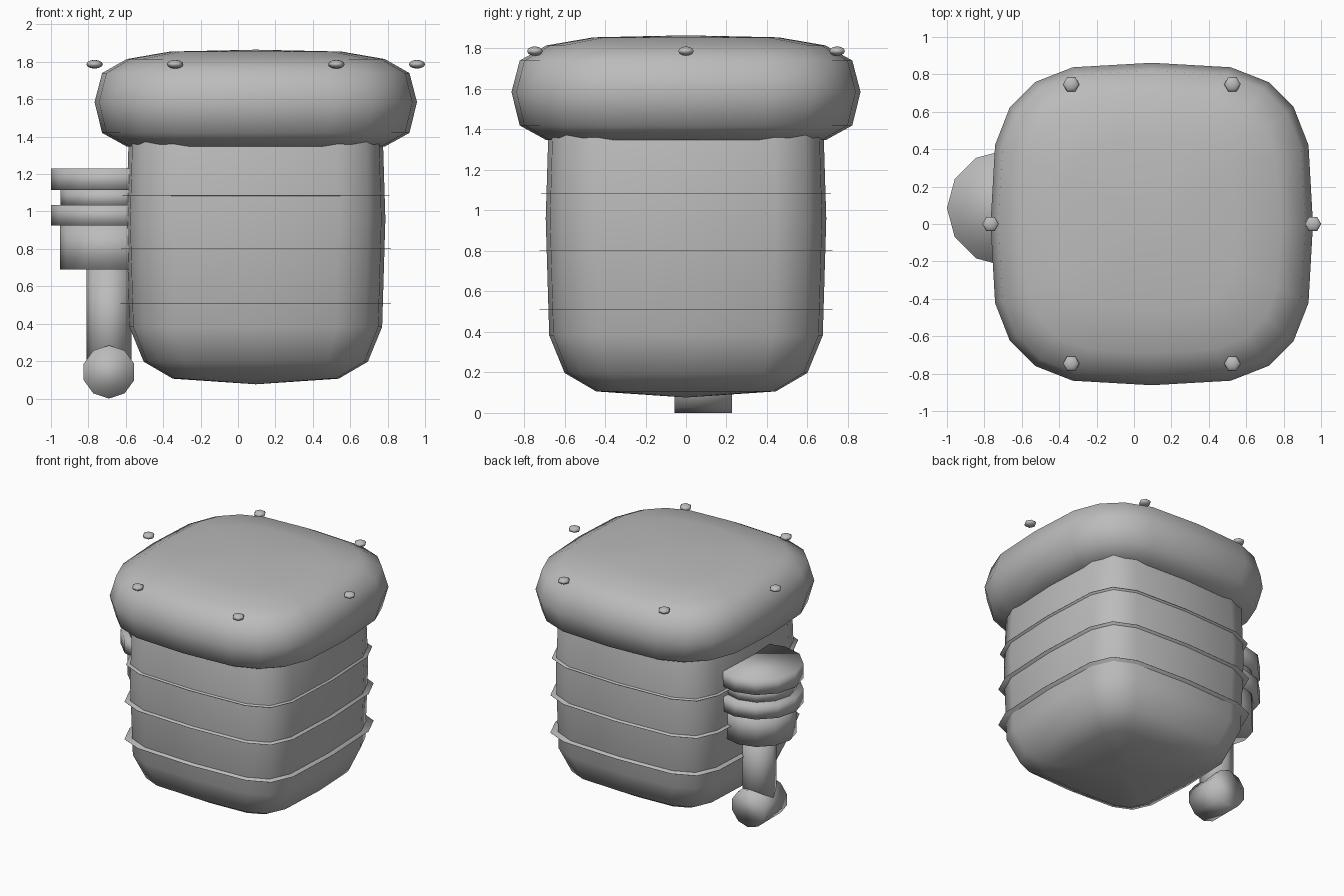
import bpy, bmesh, math

cube = bpy.data.objects.get("Cube")
if cube:
    bpy.data.objects.remove(cube, do_unlink=True)

grey = bpy.data.materials.new("plain grey")
grey.use_nodes = True
GREY = (0.5, 0.5, 0.5, 1)
grey.diffuse_color = GREY
grey.node_tree.nodes["Principled BSDF"].inputs["Base Color"].default_value = GREY

CX = 0.095          # centre of the pot along x
AXIS = (-0.69, 0.085)   # upright axis of the side handle


def full_turn(quarter):
    """Repeat a quarter outline four times around the origin."""
    outline = []
    for _ in range(4):
        outline += quarter
        quarter = [(-y, x) for x, y in quarter]
    return outline


# Rounded square outlines of unit half-width
SOFT = full_turn([(1, 0), (0.972, 0.49), (0.88, 0.725), (0.725, 0.88), (0.49, 0.972)])
SQUARE = full_turn([(1, 0), (0.97, 0.64), (0.868, 0.868), (0.64, 0.97)])


def finish(name, bm):
    bmesh.ops.recalc_face_normals(bm, faces=bm.faces)
    for face in bm.faces:
        face.smooth = True
    mesh = bpy.data.meshes.new(name)
    bm.to_mesh(mesh)
    bm.free()
    mesh.materials.append(grey)
    obj = bpy.data.objects.new(name, mesh)
    bpy.context.collection.objects.link(obj)
    return obj


def rounded_box(name, outline, half, profile):
    """Loft the outline through (scale, z) rings; end rings close to a point."""
    bm = bmesh.new()
    rings = [[bm.verts.new((CX + x * s * half, y * s * half, z)) for x, y in outline]
             for s, z in profile[1:-1]]
    n = len(outline)
    for a, b in zip(rings, rings[1:]):
        for i in range(n):
            j = (i + 1) % n
            bm.faces.new((a[i], a[j], b[j], b[i]))
    for ring, (_, z) in ((rings[0], profile[0]), (rings[-1], profile[-1])):
        pole = bm.verts.new((CX, 0, z))
        for i in range(n):
            bm.faces.new((ring[i], ring[(i + 1) % n], pole))
    return finish(name, bm)


def drum(name, radius, z0, z1, sides=12):
    """Upright cylinder on the handle axis."""
    bm = bmesh.new()
    bmesh.ops.create_cone(bm, cap_ends=True, segments=sides, radius1=radius,
                          radius2=radius, depth=z1 - z0)
    obj = finish(name, bm)
    obj.location = (*AXIS, (z0 + z1) / 2)
    return obj


# Body, symmetric about its middle height
MID = 0.96
lower = [(0, 0.076), (0.64, 0.106), (0.865, 0.197), (0.975, 0.383)]
upper = [(s, 2 * MID - z - 0.02) for s, z in reversed(lower)]
rounded_box("body", SQUARE, 0.693, lower + [(1, MID)] + upper)

# Puffy lid
rounded_box("lid", SOFT, 0.862, [
    (0, 1.34), (0.53, 1.342), (0.8, 1.347), (0.953, 1.42), (1, 1.585),
    (0.953, 1.74), (0.8, 1.815), (0.53, 1.855), (0, 1.865)])

# Thin bands around the body
for i, (z, half) in enumerate(((0.51, 0.724), (0.8, 0.724), (1.085, 0.716))):
    rounded_box(f"band_{i + 1}", SQUARE, half,
                [(0, z - 0.001), (1, z - 0.001), (1, z + 0.001), (0, z + 0.001)])

# Flattened studs spaced around the lid
for i in range(6):
    a = math.radians(60 * i)
    bm = bmesh.new()
    bmesh.ops.create_uvsphere(bm, u_segments=6, v_segments=6, radius=0.044)
    stud = finish(f"stud_{i + 1}", bm)
    stud.scale.z = 0.53
    stud.rotation_euler.z = math.radians(30)
    stud.location = (CX + 0.862 * math.cos(a), 0.862 * math.sin(a), 1.787)

# Side handle: stacked drums, arm and roller
drum("handle_top_flange", 0.31, 1.115, 1.23)
drum("handle_neck", 0.26, 1.03, 1.12)
drum("handle_lower_flange", 0.31, 0.925, 1.035)
drum("handle_drum", 0.262, 0.69, 0.93)
drum("handle_arm", 0.12, 0.15, 0.7, 8)
roller = drum("handle_roller", 0.142, 0.0, 0.284, 10)
roller.rotation_euler.x = math.pi / 2
